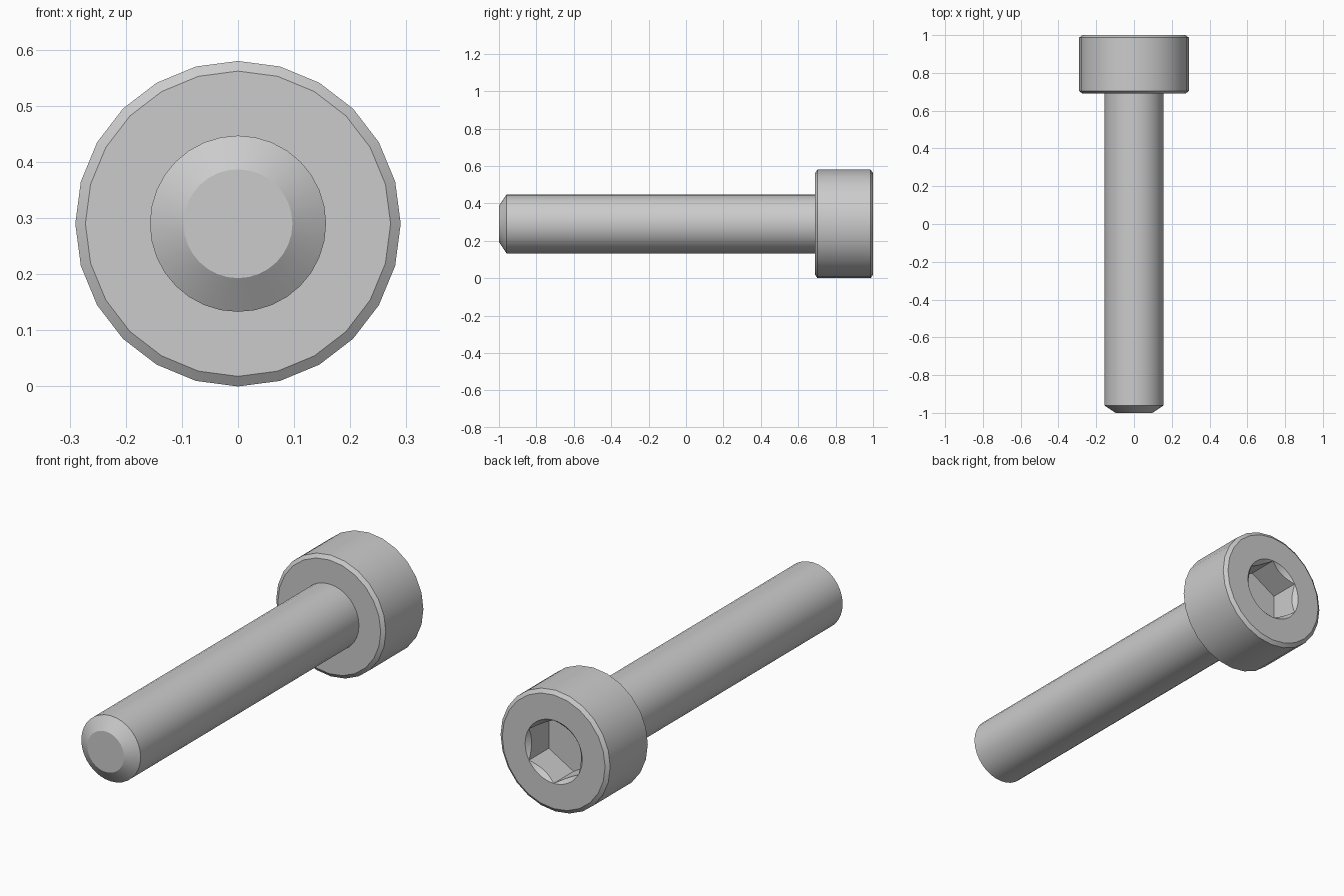
import bpy, bmesh, math
from mathutils import Matrix

cube = bpy.data.objects.get("Cube")
if cube:
    bpy.data.objects.remove(cube, do_unlink=True)

AXIS_Z = 0.29
steel = bpy.data.materials.new("grey steel")
steel.use_nodes = True
COLOUR = (0.6, 0.6, 0.6, 1)
steel.diffuse_color = COLOUR
steel.node_tree.nodes["Principled BSDF"].inputs["Base Color"].default_value = COLOUR


def lathe(name, profile, sides):
    """Closed solid along y from (radius, y) rings, with a vertex at the top."""
    bm = bmesh.new()
    rings = []
    for r, y in profile:
        ring = []
        for i in range(sides):
            a = 2 * math.pi * i / sides
            ring.append(bm.verts.new((r * math.sin(a), y, AXIS_Z + r * math.cos(a))))
        rings.append(ring)
    for a, b in zip(rings, rings[1:]):
        for i in range(sides):
            j = (i + 1) % sides
            bm.faces.new((a[i], a[j], b[j], b[i]))
    bm.faces.new(rings[0])
    bm.faces.new(rings[-1])
    bmesh.ops.recalc_face_normals(bm, faces=bm.faces)
    mesh = bpy.data.meshes.new(name)
    bm.to_mesh(mesh)
    bm.free()
    mesh.materials.append(steel)
    obj = bpy.data.objects.new(name, mesh)
    bpy.context.collection.objects.link(obj)
    return obj


def cut(target, cutter):
    mod = target.modifiers.new(cutter.name, 'BOOLEAN')
    mod.operation = 'DIFFERENCE'
    mod.solver = 'EXACT'
    mod.object = cutter
    bpy.context.view_layer.objects.active = target
    bpy.ops.object.modifier_apply(modifier=mod.name)
    bpy.data.objects.remove(cutter, do_unlink=True)


# Cylindrical head with chamfered rims
head = lathe("head", [(0.272, 0.69), (0.29, 0.703), (0.29, 0.987), (0.272, 1.0)], 24)

# Hexagonal socket with a countersunk mouth
cut(head, lathe("hex_socket", [(0.151, 0.85), (0.151, 1.05)], 6))
cut(head, lathe("socket_mouth", [(0.125, 0.974), (0.171, 1.02)], 48))

# Plain shank with a chamfered tip
shank = lathe("shank", [(0.097, -1.0), (0.157, -0.96), (0.157, 0.70)], 32)

for obj in (head, shank):
    bpy.ops.object.select_all(action='DESELECT')
    obj.select_set(True)
    bpy.context.view_layer.objects.active = obj
    bpy.ops.object.shade_smooth_by_angle(angle=math.radians(25))
